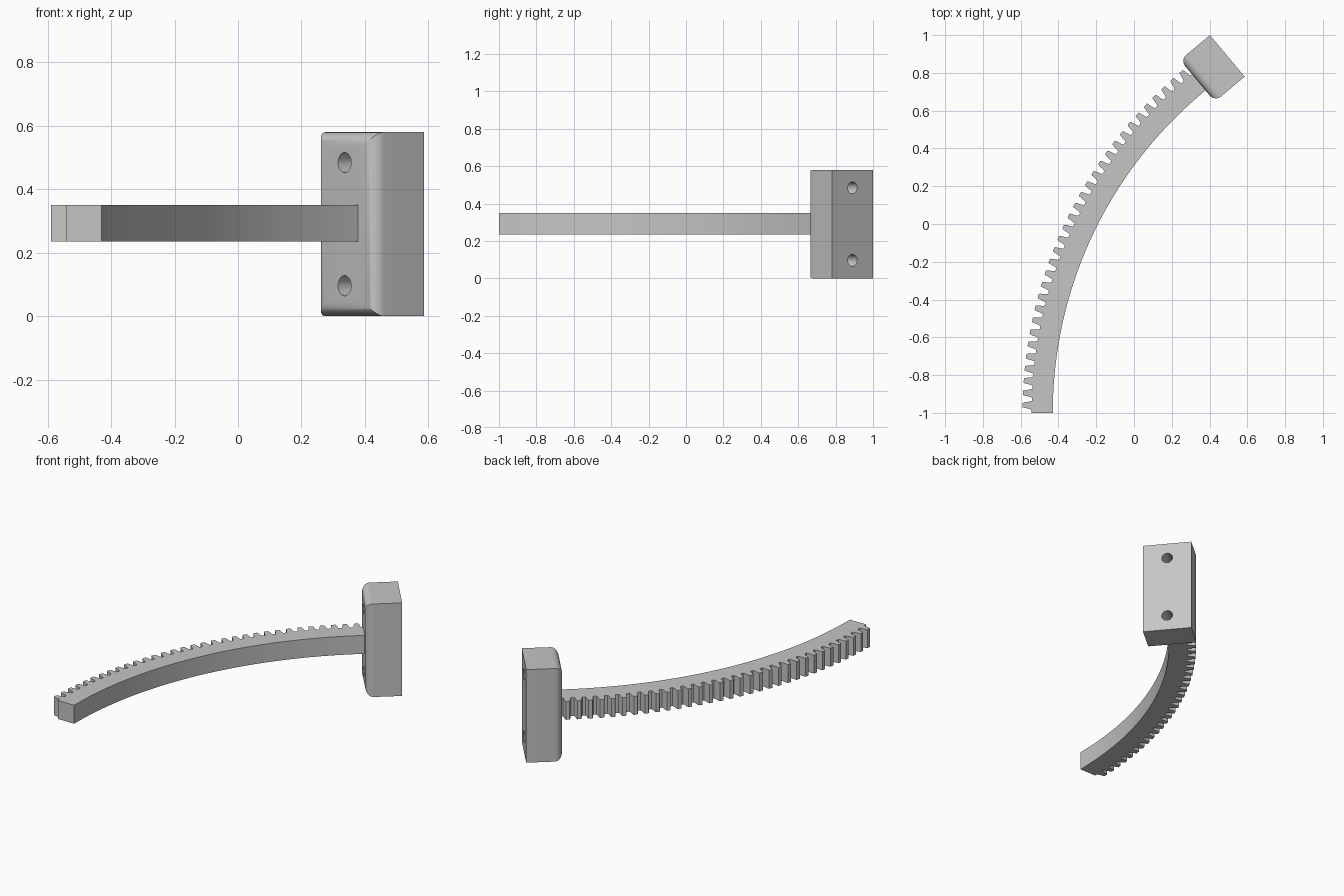
import bpy, bmesh, math
from mathutils import Matrix, Vector

old = bpy.data.objects.get("Cube")
if old:
    bpy.data.objects.remove(old, do_unlink=True)

grey = bpy.data.materials.new("plain grey")
grey.use_nodes = True
COLOUR = (0.56, 0.56, 0.56, 1)
grey.diffuse_color = COLOUR
grey.node_tree.nodes["Principled BSDF"].inputs["Base Color"].default_value = COLOUR


def finish(bm, name):
    """Turn a bmesh into a linked grey object."""
    bmesh.ops.recalc_face_normals(bm, faces=bm.faces[:])
    mesh = bpy.data.meshes.new(name)
    bm.to_mesh(mesh)
    bm.free()
    mesh.materials.append(grey)
    obj = bpy.data.objects.new(name, mesh)
    bpy.context.collection.objects.link(obj)
    return obj


def activate(obj):
    bpy.ops.object.select_all(action='DESELECT')
    obj.select_set(True)
    bpy.context.view_layer.objects.active = obj


# Curved rack: arc profile with teeth on the outer side
CENTRE = Vector((1.776, -1.0))
INNER, ROOT, TIP = 2.206, 2.318, 2.366
END, PITCH, FIRST, TEETH = 52.0, 1.575, 1.0, 32
BOTTOM, TOP = 0.235, 0.35


def polar(radius, degrees):
    a = math.radians(degrees)
    return CENTRE + radius * Vector((-math.cos(a), math.sin(a)))


# Half widths of a tooth, from root to rounded tip, in pitches
tooth = [(-0.37, 0.0), (-0.31, 0.18), (-0.22, 0.85), (-0.17, 1.0)]
tooth += [(-w, h) for w, h in reversed(tooth)]

outline = [polar(ROOT, 0)]
for k in range(TEETH):
    for w, h in tooth:
        outline.append(polar(ROOT + h * (TIP - ROOT), FIRST + (k + w) * PITCH))
outline.append(polar(ROOT, END))
STEPS = 60
outline += [polar(INNER, END * (1 - i / STEPS)) for i in range(STEPS + 1)]

bm = bmesh.new()
face = bm.faces.new([bm.verts.new((p.x, p.y, BOTTOM)) for p in outline])
up = bmesh.ops.extrude_face_region(bm, geom=[face])
moved = [g for g in up["geom"] if isinstance(g, bmesh.types.BMVert)]
bmesh.ops.translate(bm, verts=moved, vec=(0, 0, TOP - BOTTOM))
rack = finish(bm, "toothed_arc")

# Mounting block: its front face has rounded borders
WIDTH, DEPTH, HEIGHT, FILLET = 0.287, 0.206, 0.58, 0.043
place = Matrix.Translation((0.415, 0.824, HEIGHT / 2)) @ Matrix.Rotation(math.radians(-50), 4, 'Z')

bm = bmesh.new()
bmesh.ops.create_cube(bm, size=1, matrix=Matrix.Diagonal((WIDTH, DEPTH, HEIGHT, 1)))
front = [e for e in bm.edges if all(v.co.y < 0 for v in e.verts)]
bmesh.ops.bevel(bm, geom=front, offset=FILLET, segments=8, profile=0.5, affect='EDGES')
bm.transform(place)
block = finish(bm, "mounting_block")

# Two screw holes right through the block
for z in (-0.194, 0.194):
    bm = bmesh.new()
    bmesh.ops.create_cone(bm, cap_ends=True, segments=32, radius1=0.032, radius2=0.032, depth=0.5,
                          matrix=place @ Matrix.Translation((0, 0, z)) @ Matrix.Rotation(math.pi / 2, 4, 'X'))
    cutter = finish(bm, "hole_cutter")
    cutter.hide_render = True
    cut = block.modifiers.new("hole", 'BOOLEAN')
    cut.operation = 'DIFFERENCE'
    cut.solver = 'EXACT'
    cut.object = cutter
    activate(block)
    bpy.ops.object.modifier_apply(modifier=cut.name)
    bpy.data.objects.remove(cutter, do_unlink=True)

for obj in (rack, block):
    activate(obj)
    bpy.ops.object.shade_smooth_by_angle(angle=math.radians(25))
